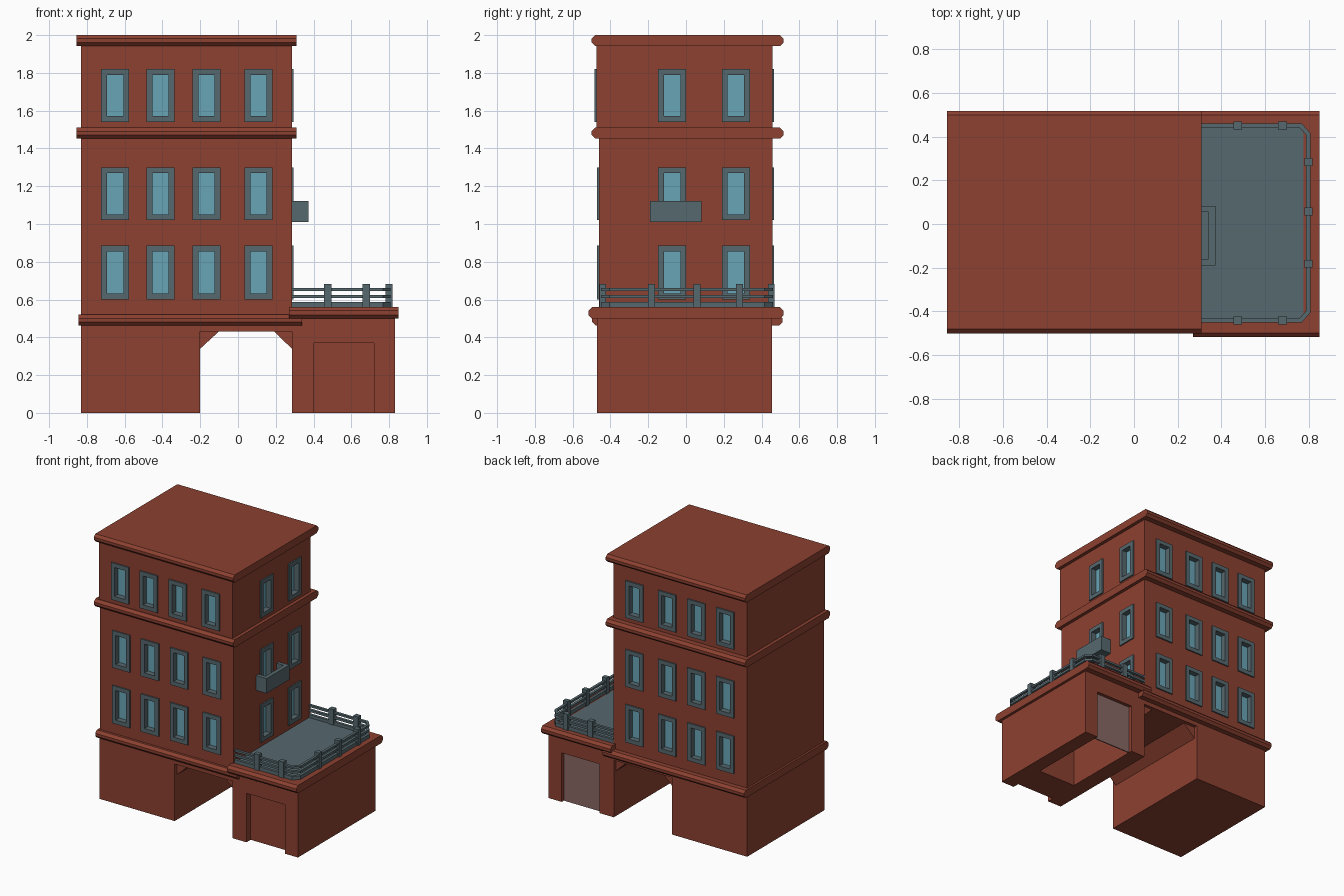
import bpy, bmesh
from mathutils import Vector

if "Cube" in bpy.data.objects:
    bpy.data.objects.remove(bpy.data.objects["Cube"])


def mat(name, col):
    m = bpy.data.materials.new(name)
    m.diffuse_color = (*col, 1)
    m.use_nodes = True
    m.node_tree.nodes["Principled BSDF"].inputs["Base Color"].default_value = m.diffuse_color
    return m


BRICK = mat("brick_red", (0.263, 0.052, 0.030))
SLATE = mat("slate_grey", (0.093, 0.138, 0.156))
GLASS = mat("window_blue", (0.141, 0.376, 0.468))
DOOR = mat("door_grey_brown", (0.25, 0.14, 0.13))


def prism(bm, pts, axis, a, b):
    """Extrude a flat profile along an axis: x takes (y,z), y takes (x,z), z takes (x,y)."""
    def place(p, t):
        return {"x": (t, p[0], p[1]), "y": (p[0], t, p[1]), "z": (p[0], p[1], t)}[axis]
    lo = [bm.verts.new(place(p, a)) for p in pts]
    hi = [bm.verts.new(place(p, b)) for p in pts]
    faces = [bm.faces.new(lo), bm.faces.new(hi[::-1])]
    n = len(pts)
    for i in range(n):
        j = (i + 1) % n
        faces.append(bm.faces.new((lo[i], hi[i], hi[j], lo[j])))
    bmesh.ops.recalc_face_normals(bm, faces=faces)


def box(bm, x, y, z):
    (x0, x1), (y0, y1) = sorted(x), sorted(y)
    prism(bm, [(x0, y0), (x1, y0), (x1, y1), (x0, y1)], "z", *z)


def finish(bm, name, material):
    me = bpy.data.meshes.new(name)
    bm.to_mesh(me)
    bm.free()
    ob = bpy.data.objects.new(name, me)
    me.materials.append(material)
    bpy.context.collection.objects.link(ob)
    return ob


def box_obj(name, material, x, y, z):
    bm = bmesh.new()
    box(bm, x, y, z)
    return finish(bm, name, material)


def cut(ob, cutter):
    """Apply an exact boolean difference, then discard the cutter."""
    mod = ob.modifiers.new("cut", "BOOLEAN")
    mod.operation, mod.solver, mod.object = "DIFFERENCE", "EXACT", cutter
    bpy.context.view_layer.update()
    me = bpy.data.meshes.new_from_object(ob.evaluated_get(bpy.context.evaluated_depsgraph_get()))
    ob.modifiers.clear()
    ob.data = me
    bpy.data.objects.remove(cutter)


X0, X1, YB = -0.83, 0.285, 0.457

# ground storey: left block with lintel over the passage
bm = bmesh.new()
prism(bm, [(X0, 0), (-0.2, 0), (-0.2, 0.43), (X1, 0.43), (X1, 0.49), (X0, 0.49)], "y", -0.47, 0.455)
finish(bm, "ground_storey", BRICK)

# sloped brackets in the passage corners
bm = bmesh.new()
prism(bm, [(-0.2, 0.34), (-0.2, 0.432), (-0.1, 0.432)], "y", -0.44, 0.43)
prism(bm, [(X1, 0.34), (X1, 0.432), (0.19, 0.432)], "y", -0.44, 0.43)
finish(bm, "passage_brackets", BRICK)

# upper storeys
middle = box_obj("middle_storeys", BRICK, (X0, X1), (-0.46, YB), (0.49, 1.48))
upper = box_obj("top_storey", BRICK, (X0, X1), (-0.475, YB), (1.48, 1.96))

# windows: frames, panes and wall recesses
frames, panes = bmesh.new(), bmesh.new()
cut_mid, cut_top = bmesh.new(), bmesh.new()


def window(side, u, z0, z1, wall, cutter):
    def part(bm, ua, ub, za, zb, d0, d1):
        us = (u + ua, u + ub)
        if side == "right":
            box(bm, (wall + d0, wall + d1), us, (za, zb))
        else:
            s = -1 if side == "front" else 1
            box(bm, us, (wall + s * d0, wall + s * d1), (za, zb))
    w, g, e = 0.074, 0.043, 0.031
    part(cutter, -w, w, z0, z1, -0.04, 0.05)
    part(frames, -w, -g, z0, z1, -0.04, 0.01)
    part(frames, g, w, z0, z1, -0.04, 0.01)
    part(frames, -g, g, z0, z0 + e, -0.04, 0.01)
    part(frames, -g, g, z1 - e, z1, -0.04, 0.01)
    part(panes, -g, g, z0 + e, z1 - e, -0.04, -0.032)


for z0, z1 in ((0.60, 0.885), (1.02, 1.30), (1.54, 1.82)):
    top = z0 > 1.4
    cutter = cut_top if top else cut_mid
    for x in (-0.65, -0.41, -0.167, 0.108):
        window("front", x, z0, z1, -0.475 if top else -0.46, cutter)
        window("back", x, z0, z1, YB, cutter)
    for y in (-0.073, 0.264):
        window("right", y, z0, z1, X1, cutter)

cut(middle, finish(cut_mid, "middle_cutter", BRICK))
cut(upper, finish(cut_top, "top_cutter", BRICK))
finish(frames, "window_frames", SLATE)
finish(panes, "window_panes", GLASS)


# cornices: chamfered slabs running across the building
def cornice(name, x, y, z):
    (y0, y1), (z0, z1), c = y, z, 0.019
    bm = bmesh.new()
    prism(bm, [(y0 + c, z0), (y1 - c, z0), (y1, z0 + c), (y1, z1 - c),
               (y1 - c, z1), (y0 + c, z1), (y0, z1 - c), (y0, z0 + c)], "x", *x)
    finish(bm, name, BRICK)


cornice("roof_cornice", (-0.855, 0.31), (-0.5, 0.517), (1.942, 2.0))
cornice("upper_cornice", (-0.855, 0.31), (-0.5, 0.517), (1.452, 1.51))
cornice("lower_cornice", (-0.845, 0.34), (-0.497, 0.512), (0.462, 0.52))
cornice("terrace_cornice", (0.27, 0.85), (-0.517, 0.517), (0.5, 0.56))

# annex with a front niche and a deep back garage
annex = box_obj("annex", BRICK, (X1, 0.83), (-0.47, 0.455), (0, 0.51))
bm = bmesh.new()
box(bm, (0.4, 0.72), (-0.6, -0.42), (-0.1, 0.37))
box(bm, (0.405, 0.72), (-0.18, 0.6), (-0.1, 0.37))
cut(annex, finish(bm, "annex_cutter", BRICK))
box_obj("back_door", DOOR, (0.405, 0.72), (0.422, 0.43), (0, 0.37))

# terrace floor with clipped outer corners
bm = bmesh.new()
prism(bm, [(X1, -0.44), (0.75, -0.44), (0.775, -0.41), (0.775, 0.42), (0.75, 0.45), (X1, 0.45)],
      "z", 0.555, 0.564)
finish(bm, "terrace_floor", SLATE)

# terrace railing: three bars and posts
outer = [(X1, -0.45), (0.768, -0.45), (0.808, -0.405), (0.808, 0.415), (0.768, 0.46), (X1, 0.46)]
inner = [(X1, -0.43), (0.759, -0.43), (0.788, -0.397), (0.788, 0.407), (0.759, 0.44), (X1, 0.44)]
bm = bmesh.new()
for z0, z1 in ((0.56, 0.588), (0.608, 0.625), (0.645, 0.66)):
    prism(bm, outer + inner[::-1], "z", z0, z1)
finish(bm, "railing_bars", SLATE)
bm = bmesh.new()
for x in (0.475, 0.68):
    for y in (-0.441, 0.451):
        box(bm, (x - 0.02, x + 0.02), (y - 0.018, y + 0.018), (0.558, 0.682))
for y in (-0.182, 0.058, 0.283):
    box(bm, (0.78, 0.818), (y - 0.018, y + 0.018), (0.558, 0.682))
finish(bm, "railing_posts", SLATE)

# small balcony: floor and three parapet walls
bm = bmesh.new()
box(bm, (X1, 0.372), (-0.19, 0.082), (1.01, 1.035))
box(bm, (0.342, 0.372), (-0.19, 0.082), (1.035, 1.122))
for y in ((-0.19, -0.16), (0.055, 0.082)):
    box(bm, (X1, 0.342), y, (1.035, 1.122))
finish(bm, "balcony", SLATE)
